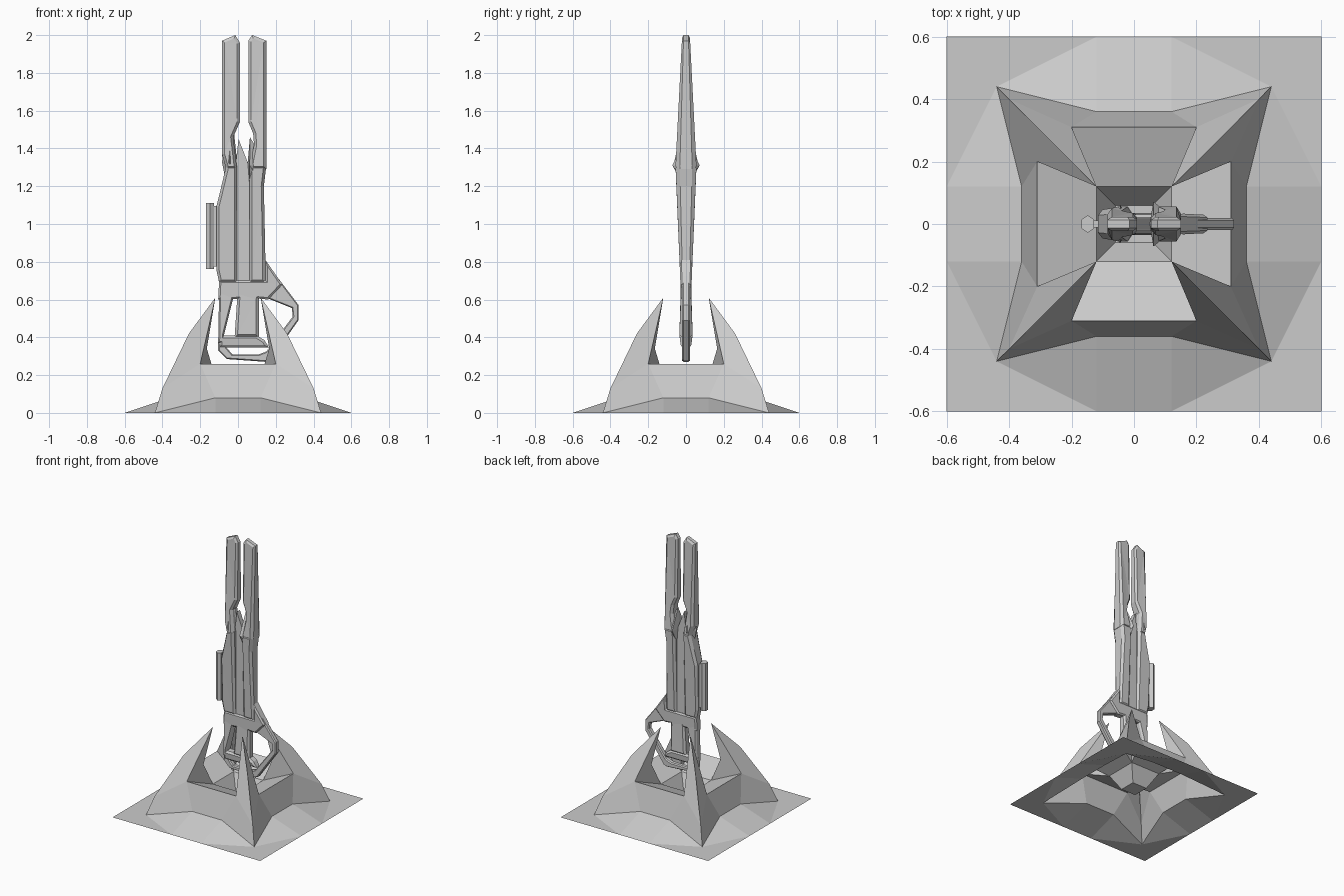
import bpy, bmesh, math
from mathutils import Vector

if "Cube" in bpy.data.objects:
    bpy.data.objects.remove(bpy.data.objects["Cube"])


def finish(bm, name):
    me = bpy.data.meshes.new(name)
    bm.to_mesh(me)
    bm.free()
    ob = bpy.data.objects.new(name, me)
    bpy.context.collection.objects.link(ob)
    return ob


# Half thickness of the upright piece at each height
CREST = [(.27, .017), (.42, .036), (.6, .028), (.7, .03), (1.23, .052),
         (1.31, .056), (1.6, .03), (1.7, .024), (2.0, .022)]


def crest(z):
    for (z0, t0), (z1, t1) in zip(CREST, CREST[1:]):
        if z <= z1:
            return t0 + (t1 - t0) * max(0, (z - z0) / (z1 - z0))
    return CREST[-1][1]


def plate(name, pts, inset=.014, edge=.6, half=crest):
    """Chamfered plate from an x-z outline, thickness following the height."""
    bm = bmesh.new()
    front = [bm.verts.new((x, -half(z) * edge, z)) for x, z in pts]
    back = [bm.verts.new((x, half(z) * edge, z)) for x, z in pts]
    caps = [bm.faces.new(front), bm.faces.new(back[::-1])]
    n = len(pts)
    for i in range(n):
        j = (i + 1) % n
        bm.faces.new((front[j], front[i], back[i], back[j]))
    bmesh.ops.recalc_face_normals(bm, faces=bm.faces)
    if inset:
        bmesh.ops.inset_region(bm, faces=caps, thickness=inset, use_even_offset=True)
        for f in caps:
            for v in f.verts:
                v.co.y = math.copysign(half(v.co.z), v.co.y)
    bmesh.ops.triangulate(bm, faces=[f for f in bm.faces if len(f.verts) > 4])
    return finish(bm, name)


def shard(name, pts, apex):
    """Faceted fin: an x-z outline fanned to a point on both sides."""
    bm = bmesh.new()
    ring = [bm.verts.new((x, 0, z)) for x, z in pts]
    for s in (-1, 1):
        tip = bm.verts.new((apex[0], s * apex[1], apex[2]))
        for i in range(len(ring)):
            bm.faces.new((ring[i], ring[(i + 1) % len(ring)], tip))
    bmesh.ops.recalc_face_normals(bm, faces=bm.faces)
    return finish(bm, name)


# Pedestal: one side described on its right half, mirrored and turned four times
def pedestal():
    P = dict(a=(.12, -.6, 0), c=(.6, -.6, 0), d=(.6, -.12, 0), foot=(.44, -.44, 0),
             e=(.12, -.36, .08), rim=(.2, -.31, .26), r1=(.4, -.4, .13),
             r2=(.26, -.26, .42), tip=(.12, -.12, .61), i1=(.165, -.165, .34),
             f=(.12, -.12, .19), g=(.06, -.06, .08))
    spans = ["a e", "e rim", "rim f", "f g"]
    halves = ["a foot e", "e foot r1 rim", "rim r1 r2 tip", "rim tip i1 f", "a c foot"]
    bm = bmesh.new()
    for k in range(4):
        ca, sa = round(math.cos(k * math.pi / 2)), round(math.sin(k * math.pi / 2))

        def v(key, s):
            x, y, z = P[key]
            return bm.verts.new((s * x * ca - y * sa, s * x * sa + y * ca, z))
        for sp in spans:
            p, q = sp.split()
            bm.faces.new((v(p, -1), v(p, 1), v(q, 1), v(q, -1)))
        for h in halves:
            for s in (-1, 1):
                bm.faces.new([v(key, s) for key in h.split()][::s])
    bm.faces.new([bm.verts.new((x * .06, y * .06, .08))
                  for x, y in ((-1, -1), (1, -1), (1, 1), (-1, 1))])
    bmesh.ops.remove_doubles(bm, verts=bm.verts, dist=1e-4)
    bmesh.ops.recalc_face_normals(bm, faces=bm.faces)
    bm.normal_update()
    if sum(f.normal.z * f.calc_area() for f in bm.faces) < 0:
        bmesh.ops.reverse_faces(bm, faces=bm.faces)
    return finish(bm, "pedestal")


pedestal()

# Twin upper blades
plate("left_blade", [(-.085, 1.97), (-.015, 2.0), (.01, 1.96), (.01, 1.54), (-.025, 1.46),
                     (-.005, 1.29), (-.062, 1.29), (-.085, 1.37)])
plate("right_blade", [(.055, 1.97), (.075, 2.0), (.15, 1.97), (.15, 1.29), (.06, 1.29),
                      (.085, 1.42), (.08, 1.48), (.055, 1.54)])

# Main body: two cheeks either side of a recessed core
plate("left_cheek", [(-.062, 1.31), (-.005, 1.31), (-.005, .69), (-.1, .69), (-.115, .76),
                     (-.115, 1.09), (-.088, 1.2)])
plate("right_cheek", [(.06, 1.31), (.15, 1.31), (.137, 1.2), (.145, .81), (.145, .69), (.06, .69)])
plate("core", [(-.012, .68), (.065, .68), (.06, 1.29), (.05, 1.33), (.003, 1.45), (-.012, 1.32)],
      inset=0, half=lambda z: .03)

# Lower body, grip and guard
plate("lower_body", [(-.1, .7), (-.105, .6), (.11, .605), (.16, .6), (.235, .68), (.145, .81),
                     (.145, .7)], inset=.01, edge=.7)
plate("rear_post", [(-.1, .64), (-.03, .64), (-.025, .61), (-.075, .41), (-.075, .37),
                    (-.105, .37)], inset=.008)
plate("grip", [(-.002, .64), (.115, .64), (.11, .6), (.11, .4), (-.018, .4)])
plate("grip_foot", [(-.1, .41), (.1, .41), (.14, .385), (.165, .345), (-.1, .345)])
plate("guard", [(-.105, .4), (-.105, .33), (-.06, .285), (.15, .27), (.172, .28), (.32, .49),
                (.32, .572), (.2, .73), (.145, .65), (.16, .605), (.285, .555), (.29, .51),
                (.15, .325), (.11, .31), (-.03, .31), (-.06, .345), (-.07, .4)],
      inset=.006, half=lambda z: .02)

# Faceted fins where blades meet body
shard("left_fin", [(-.06, 1.2), (-.085, 1.33), (-.035, 1.62), (-.008, 1.36), (-.005, 1.2)],
      (-.045, .062, 1.33))
shard("left_edge_fin", [(-.06, 1.3), (-.085, 1.36), (-.075, 1.55), (-.045, 1.46)],
      (-.06, .045, 1.42))
shard("right_fin", [(.06, 1.18), (.05, 1.31), (.063, 1.46), (.1, 1.4), (.15, 1.31), (.13, 1.2)],
      (.062, .072, 1.31))
shard("right_edge_fin", [(.1, 1.32), (.085, 1.5), (.15, 1.6), (.15, 1.3)], (.115, .045, 1.45))

# Hexagonal side tube and its mount
bpy.ops.mesh.primitive_cylinder_add(vertices=6, radius=.028, depth=.35, location=(-.148, 0, .937))
bpy.context.object.name = "side_tube"
bpy.context.object.scale.x = .85
plate("tube_mount", [(-.14, .775), (-.1, .775), (-.1, 1.095), (-.14, 1.095)],
      inset=0, half=lambda z: .018)
